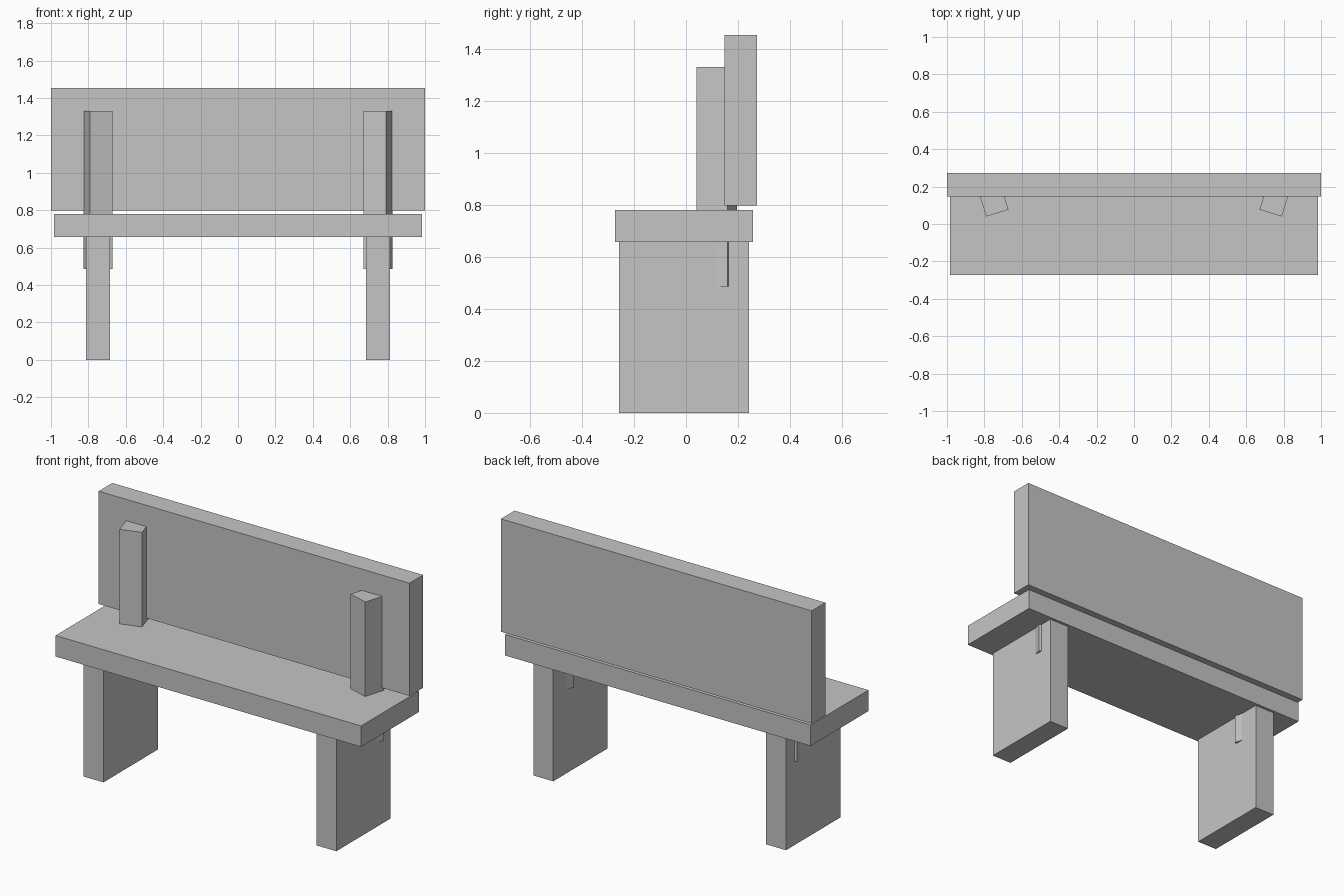
import bpy
import math

cube = bpy.data.objects.get("Cube")
if cube:
    bpy.data.objects.remove(cube, do_unlink=True)

# One flat grey for the whole bench
GREY = (0.56, 0.56, 0.56, 1.0)
grey = bpy.data.materials.new("plain grey")
grey.use_nodes = True
grey.diffuse_color = GREY
grey.node_tree.nodes["Principled BSDF"].inputs["Base Color"].default_value = GREY


def box(name, x, y, z, turn=0.0):
    """Box spanning the (min, max) ranges x, y, z, turned about its own vertical axis."""
    bpy.ops.mesh.primitive_cube_add(size=1)
    obj = bpy.context.object
    obj.name = obj.data.name = name
    obj.scale = [b - a for a, b in (x, y, z)]
    bpy.ops.object.transform_apply(location=False, rotation=False, scale=True)
    obj.location = [(a + b) / 2 for a, b in (x, y, z)]
    obj.rotation_euler.z = turn
    obj.data.materials.append(grey)
    return obj


# Seat plank and backrest board
box("seat", (-0.983, 0.983), (-0.273, 0.258), (0.658, 0.78))
box("backrest", (-1.0, 1.0), (0.148, 0.273), (0.798, 1.454))

# Slab legs and the turned square posts that carry the backrest
POST = 0.125 / 2
for side, s in (("left", 1), ("right", -1)):
    cx = s * 0.749
    box(side + "_leg", (cx - 0.064, cx + 0.064), (-0.258, 0.242), (0.0, 0.658))
    box(side + "_post", (cx - POST, cx + POST), (0.118 - POST, 0.118 + POST),
        (0.487, 1.33), turn=-s * math.radians(17))
